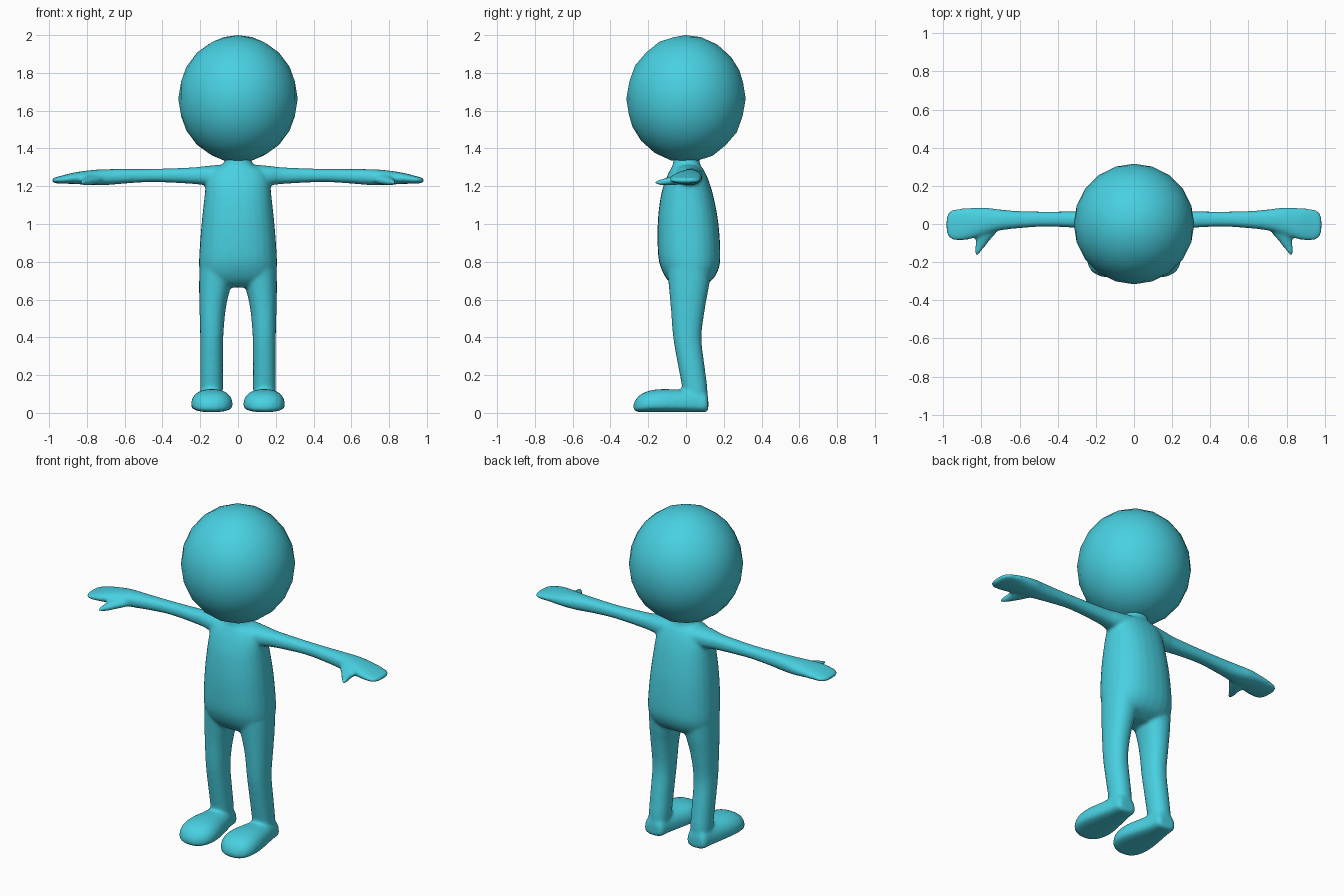
import bpy, bmesh, math
from mathutils import Vector, Matrix

skin = bpy.data.materials.new("turquoise")
skin.diffuse_color = (0.065, 0.63, 0.75, 1)

SIDES = 28


def spline(p0, p1, p2, p3, t):
    return tuple(0.5 * (2 * b + (c - a) * t + (2 * a - 5 * b + 4 * c - d) * t * t
                        + (3 * b - a - 3 * c + d) * t ** 3)
                 for a, b, c, d in zip(p0, p1, p2, p3))


def loft(bm, axis, sections, mid=0.5, power=2.0, steps=4, mirror=False):
    """Rounded tube along an axis; section = (position, a_min, a_max, b_min, b_max)."""
    n = len(sections)
    rows = []
    for i in range(n - 1):
        ctrl = [sections[min(max(i + k, 0), n - 1)] for k in (-1, 0, 1, 2)]
        rows += [spline(*ctrl, s / steps) for s in range(steps)]
    rows.append(sections[-1])
    for sign in ((1, -1) if mirror else (1,)):
        rings = []
        for t, a0, a1, b0, b1 in rows:
            ring = []
            for k in range(SIDES):
                ang = 2 * math.pi * k / SIDES
                c, s = math.cos(ang), math.sin(ang)
                c = math.copysign(abs(c) ** (2 / power), c)
                s = math.copysign(abs(s) ** (2 / power), s)
                a = (a0 + a1) / 2 + (a1 - a0) / 2 * c
                bc = b0 + (b1 - b0) * mid
                b = bc + s * ((b1 - bc) if s > 0 else (bc - b0))
                p = {"x": (t, a, b), "y": (a, t, b), "z": (a, b, t)}[axis]
                ring.append(bm.verts.new((p[0] * sign, p[1], p[2])))
            rings.append(ring)
        faces = [bm.faces.new(rings[0]), bm.faces.new(rings[-1])]
        for r0, r1 in zip(rings, rings[1:]):
            for k in range(SIDES):
                j = (k + 1) % SIDES
                faces.append(bm.faces.new((r0[k], r0[j], r1[j], r1[k])))
        bmesh.ops.recalc_face_normals(bm, faces=faces)


def finish(bm, name):
    me = bpy.data.meshes.new(name)
    bm.to_mesh(me)
    bm.free()
    me.materials.append(skin)
    me.shade_smooth()
    ob = bpy.data.objects.new(name, me)
    bpy.context.collection.objects.link(ob)
    return ob


body = bmesh.new()

# torso and neck
loft(body, "z", [
    (0.665, -0.13, 0.13, -0.05, 0.07),
    (0.70, -0.19, 0.19, -0.095, 0.135),
    (0.76, -0.205, 0.205, -0.13, 0.172),
    (0.84, -0.205, 0.205, -0.148, 0.182),
    (1.00, -0.193, 0.193, -0.15, 0.172),
    (1.14, -0.178, 0.178, -0.135, 0.147),
    (1.23, -0.167, 0.167, -0.11, 0.12),
    (1.285, -0.14, 0.14, -0.085, 0.095),
    (1.315, -0.08, 0.08, -0.07, 0.075),
    (1.37, -0.065, 0.065, -0.065, 0.07)], power=2.3)

# legs
loft(body, "z", [
    (0.03, 0.085, 0.20, -0.01, 0.115),
    (0.13, 0.08, 0.20, -0.02, 0.113),
    (0.25, 0.08, 0.20, -0.042, 0.098),
    (0.40, 0.078, 0.20, -0.068, 0.082),
    (0.55, 0.065, 0.204, -0.08, 0.10),
    (0.66, 0.04, 0.206, -0.09, 0.12),
    (0.76, 0.01, 0.205, -0.10, 0.135)], power=2.2, mirror=True)

# feet
loft(body, "y", [
    (0.118, 0.10, 0.185, 0.02, 0.07),
    (0.105, 0.082, 0.205, 0.004, 0.11),
    (0.05, 0.072, 0.214, 0.004, 0.124),
    (-0.04, 0.05, 0.232, 0.004, 0.124),
    (-0.13, 0.03, 0.247, 0.004, 0.126),
    (-0.20, 0.032, 0.245, 0.004, 0.116),
    (-0.25, 0.06, 0.22, 0.004, 0.09),
    (-0.278, 0.11, 0.17, 0.015, 0.05)], mid=0.3, power=2.4, mirror=True)

# arms and mitten hands
loft(body, "x", [
    (0.08, -0.06, 0.09, 1.20, 1.315),
    (0.17, -0.045, 0.078, 1.205, 1.307),
    (0.25, -0.025, 0.068, 1.213, 1.299),
    (0.45, -0.014, 0.065, 1.222, 1.292),
    (0.60, -0.022, 0.068, 1.214, 1.291),
    (0.70, -0.034, 0.076, 1.206, 1.29),
    (0.78, -0.055, 0.086, 1.207, 1.285),
    (0.87, -0.082, 0.084, 1.212, 1.272),
    (0.94, -0.086, 0.078, 1.214, 1.254),
    (0.972, -0.07, 0.062, 1.217, 1.246),
    (0.984, -0.04, 0.035, 1.223, 1.238)], power=2.3, mirror=True)

# thumbs
loft(body, "y", [
    (0.0, 0.69, 0.83, 1.215, 1.265),
    (-0.05, 0.725, 0.835, 1.207, 1.26),
    (-0.085, 0.755, 0.83, 1.205, 1.25),
    (-0.12, 0.782, 0.834, 1.205, 1.24),
    (-0.15, 0.806, 0.836, 1.207, 1.232),
    (-0.162, 0.815, 0.832, 1.213, 1.225)], mirror=True)

body_ob = finish(body, "body")

# blend the limbs into one skin
remesh = body_ob.modifiers.new("blend", "REMESH")
remesh.mode = "VOXEL"
remesh.voxel_size = 0.009
remesh.use_smooth_shade = True
smooth = body_ob.modifiers.new("soften", "SMOOTH")
smooth.factor = 0.5
smooth.iterations = 8

# faceted round head
head = bmesh.new()
bmesh.ops.create_icosphere(head, subdivisions=3, radius=1.0,
                           matrix=Matrix.Translation((0, 0, 1.663))
                           @ Matrix.Diagonal(Vector((0.316, 0.316, 0.337, 1)))
                           @ Matrix.Rotation(math.pi / 2, 4, "Z"))
finish(head, "head")
